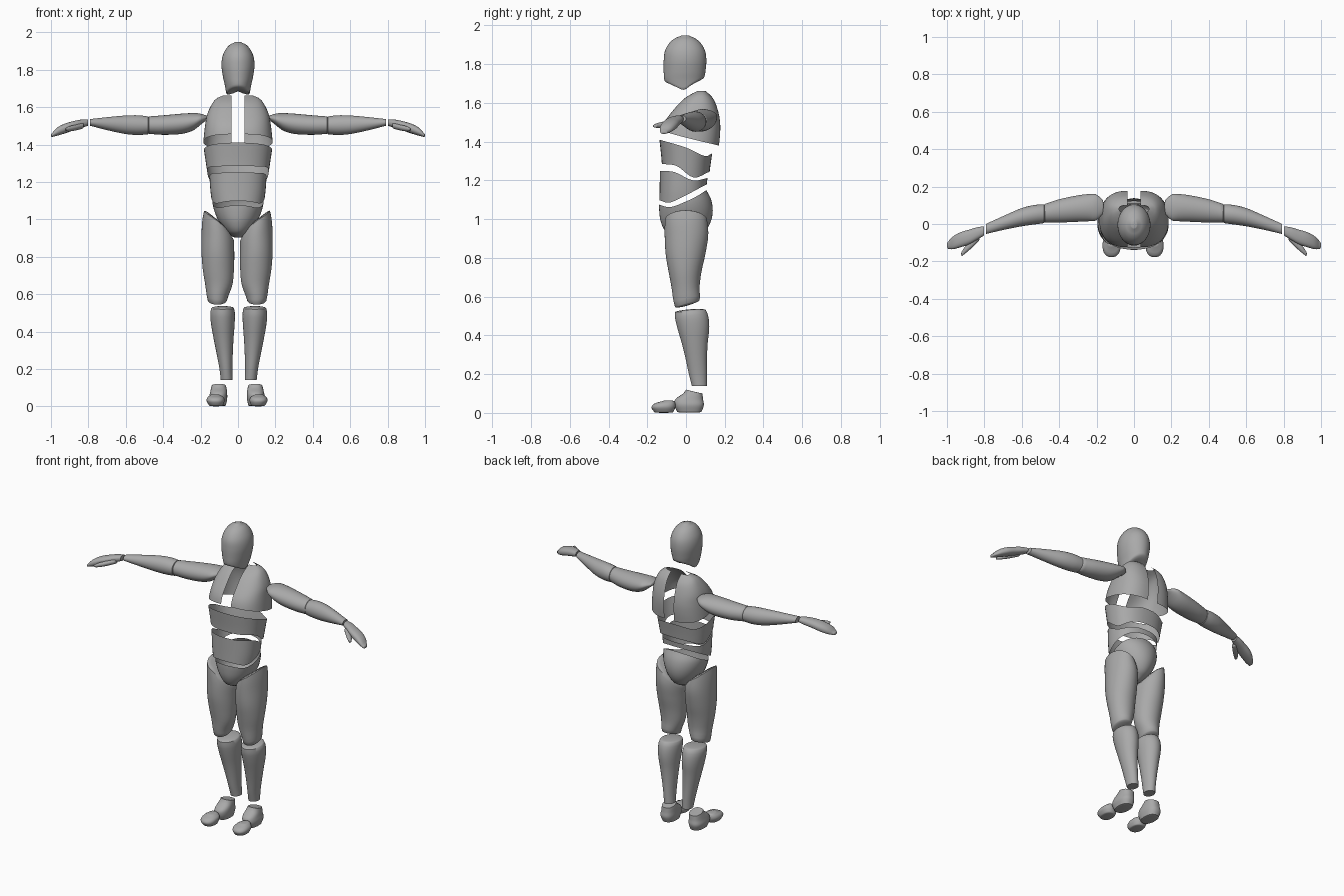
import bpy
import bmesh
import math

old = bpy.data.objects.get("Cube")
if old:
    bpy.data.objects.remove(old, do_unlink=True)

GREY = (0.4, 0.4, 0.4, 1.0)
grey = bpy.data.materials.new("plain grey")
grey.use_nodes = True
grey.diffuse_color = GREY
grey.node_tree.nodes["Principled BSDF"].inputs["Base Color"].default_value = GREY


def sample(rows, t):
    """Smoothly interpolate the values of rows (key, values...) at key t."""
    t = min(max(t, rows[0][0]), rows[-1][0])
    i = 0
    while i < len(rows) - 2 and t > rows[i + 1][0]:
        i += 1

    def slope(k, j):
        a, b = rows[max(k - 1, 0)], rows[min(k + 1, len(rows) - 1)]
        return (b[j] - a[j]) / (b[0] - a[0])

    p, q = rows[i], rows[i + 1]
    h = q[0] - p[0]
    u = (t - p[0]) / h
    blend = u * u * (3 - 2 * u)
    start, end = u * (1 - u) ** 2 * h, u * u * (u - 1) * h
    return [p[j] + (q[j] - p[j]) * blend + slope(i, j) * start + slope(i + 1, j) * end
            for j in range(1, len(p))]


def edge(*points):
    """Rim height that changes from front (-1) to back (1)."""
    return lambda c, s: sample(points, s)[0]


def loft(name, rows, low=None, high=None, axis="z", cap_low=None, cap_high=None,
         power=2.0, half=False, mirror=None, sides=40, steps=18):
    """Loft rounded sections (position, a min, a max, b min, b max) along an axis.
    The rims may be curved; a cap is a dome of the given bulge."""
    low = low or (lambda c, s: rows[0][0])
    high = high or (lambda c, s: rows[-1][0])
    origin = mirror or 0.0
    bm = bmesh.new()

    def vertex(a, b, t):
        x, y, z = (a, b, t) if axis == "z" else (t, a, b)
        return bm.verts.new((x - origin, y, z))

    def bridge(r1, r2):
        n = len(r1)
        for i in range(n - 1 if half else n):
            k = (i + 1) % n
            bm.faces.new((r1[i], r1[k], r2[k], r2[i]))

    # unit outline of the section
    outline = []
    for i in range(sides + 1 if half else sides):
        angle = math.pi * (i / sides - 0.5) if half else math.tau * i / sides
        c, s = math.cos(angle), math.sin(angle)
        outline.append((math.copysign(abs(c) ** (2 / power), c),
                        math.copysign(abs(s) ** (2 / power), s)))

    points = []
    for step in range(steps + 1):
        ring = []
        for c, s in outline:
            t = low(c, s) + (high(c, s) - low(c, s)) * step / steps
            a0, a1, b0, b1 = sample(rows, t)
            ring.append(((a0 + a1) / 2 + (a1 - a0) / 2 * c,
                         (b0 + b1) / 2 + (b1 - b0) / 2 * s, t))
        points.append(ring)
    rings = [[vertex(*p) for p in ring] for ring in points]
    for r1, r2 in zip(rings, rings[1:]):
        bridge(r1, r2)

    # domed ends
    for bulge, rim, ring, flip in ((cap_low, points[0], rings[0], True),
                                   (cap_high, points[-1], rings[-1], False)):
        if bulge is None:
            continue
        mid = [sum(p[j] for p in rim) / len(rim) for j in range(3)]
        last = ring
        for f in (0.93, 0.75, 0.4):
            rise = bulge * math.sqrt(1 - f * f)
            new = [vertex(*(mid[j] + (p[j] - mid[j]) * f + (rise if j == 2 else 0)
                            for j in range(3))) for p in rim]
            bridge(*((new, last) if flip else (last, new)))
            last = new
        tip = vertex(mid[0], mid[1], mid[2] + bulge)
        for i in range(len(last)):
            pair = (last[i], last[(i + 1) % len(last)])
            bm.faces.new((*(pair[::-1] if flip else pair), tip))

    mesh = bpy.data.meshes.new(name)
    bm.to_mesh(mesh)
    bm.free()
    for face in mesh.polygons:
        face.use_smooth = True
    mesh.set_sharp_from_angle(angle=math.radians(40))
    mesh.materials.append(grey)
    obj = bpy.data.objects.new(name, mesh)
    bpy.context.scene.collection.objects.link(obj)
    obj.location.x = origin
    if mirror is not None:
        mod = obj.modifiers.new("Mirror", "MIRROR")
        mod.use_mirror_merge = False
    return obj


def centred(*rows):
    """Sections symmetric in x: (z, half width, front, back)."""
    return [(z, -w, w, f, b) for z, w, f, b in rows]


# Head, cut away under the jaw and at the nape
loft("head", centred(
    (1.67, .062, -.095, .075), (1.72, .071, -.112, .092), (1.76, .08, -.115, .1),
    (1.82, .088, -.115, .105), (1.87, .083, -.108, .098), (1.91, .065, -.085, .075),
    (1.935, .042, -.055, .045), (1.945, .02, -.028, .02)),
    low=edge((-1, 1.715), (-.5, 1.69), (0, 1.673), (.5, 1.705), (1, 1.735)),
    cap_low=-.02, cap_high=.004, steps=28)

# Chest halves, split down the middle
loft("chest_halves", [(z, .07 - w, w, f, b) for z, w, f, b in (
    (1.38, .188, -.13, .17), (1.44, .183, -.127, .176), (1.5, .176, -.11, .176),
    (1.56, .165, -.068, .165), (1.62, .137, -.012, .142), (1.65, .11, .035, .115),
    (1.662, .08, .06, .1))],
    low=edge((-1, 1.455), (0, 1.415), (1, 1.38)), power=2.4, half=True, mirror=0.0)

# Torso bands: open shells with curved rims
loft("upper_abdomen", centred(
    (1.21, .158, -.125, .118), (1.29, .17, -.125, .128), (1.41, .188, -.137, .147)),
    low=edge((-1, 1.285), (-.4, 1.275), (.35, 1.215), (1, 1.245)),
    high=edge((-1, 1.41), (0, 1.368), (.75, 1.325), (1, 1.34)), power=2.3)
loft("waist", centred(
    (1.07, .136, -.138, .105), (1.15, .147, -.136, .105), (1.25, .154, -.135, .115)),
    low=edge((-1, 1.098), (-.6, 1.085), (0, 1.115), (1, 1.18)),
    high=edge((-1, 1.25), (-.4, 1.243), (.4, 1.2), (1, 1.212)), power=2.3)
loft("pelvis", centred(
    (.91, .032, -.06, .05), (.93, .06, -.1, .09), (.98, .098, -.128, .125),
    (1.04, .125, -.138, .138), (1.1, .138, -.138, .13), (1.15, .135, -.13, .105)),
    high=edge((-1, 1.075), (-.6, 1.062), (0, 1.09), (1, 1.15)), cap_low=-.008)

# Legs
loft("thighs", [
    (.54, .055, .145, -.055, .045), (.58, .045, .155, -.065, .07),
    (.65, .02, .165, -.075, .07), (.73, .012, .178, -.09, .08),
    (.82, .01, .185, -.105, .1), (.92, .015, .185, -.11, .115),
    (1, .045, .18, -.108, .108), (1.06, .08, .168, -.1, .095)],
    low=lambda c, s: .565 + .018 * s,
    high=lambda c, s: 1 + .045 * c - .07 * max(0, -c) ** 2,
    cap_low=-.012, cap_high=.015, mirror=-.005)
loft("shins", [
    (.14, .036, .1, .03, .108), (.2, .038, .107, .015, .108), (.28, .036, .122, -.002, .108),
    (.36, .032, .138, -.022, .112), (.44, .026, .152, -.045, .12),
    (.5, .025, .156, -.058, .115), (.535, .032, .148, -.055, .1)],
    high=lambda c, s: .525 + .006 * s, cap_low=0, cap_high=.01, mirror=.004)
loft("feet", [
    (.005, .055, .135, -.045, .08), (.04, .048, .145, -.06, .092),
    (.07, .048, .14, -.055, .088), (.1, .052, .133, -.015, .085), (.12, .057, .128, 0, .082)],
    high=lambda c, s: .11 - .01 * s, cap_low=-.004, cap_high=0, power=2.4, mirror=-.005)
loft("toes", [
    (.005, .07, .145, -.165, -.065), (.03, .062, .158, -.178, -.055),
    (.05, .067, .152, -.16, -.055), (.06, .085, .138, -.125, -.06)],
    cap_low=-.005, cap_high=.004, power=2.3, mirror=-.005, steps=8)

# Arms, spread sideways
loft("upper_arms", [
    (.17, .05, .13, 1.53, 1.555), (.2, .02, .158, 1.505, 1.565), (.24, .015, .16, 1.475, 1.568),
    (.3, .012, .153, 1.457, 1.565), (.4, .008, .132, 1.452, 1.556),
    (.475, .008, .108, 1.457, 1.55)],
    axis="x", cap_low=-.008, cap_high=.008, mirror=0.0)
loft("forearms", [
    (.48, .005, .105, 1.455, 1.55), (.53, -.002, .102, 1.451, 1.556),
    (.6, -.012, .085, 1.456, 1.555), (.7, -.032, .042, 1.477, 1.546),
    (.79, -.053, .001, 1.5, 1.536)],
    axis="x", cap_low=-.006, cap_high=0, mirror=0.0)
loft("hands", [
    (.803, -.062, -.012, 1.5, 1.535), (.84, -.085, -.018, 1.488, 1.533),
    (.88, -.108, -.03, 1.475, 1.525), (.93, -.125, -.045, 1.458, 1.51),
    (.97, -.135, -.068, 1.446, 1.488), (.995, -.132, -.095, 1.44, 1.46)],
    axis="x", cap_low=0, cap_high=.005, power=2.3, mirror=0.0)
loft("thumbs", [
    (.83, -.09, -.05, 1.485, 1.515), (.87, -.13, -.085, 1.475, 1.505),
    (.905, -.16, -.122, 1.47, 1.497), (.92, -.171, -.147, 1.473, 1.489)],
    axis="x", cap_low=-.005, cap_high=.004, mirror=0.0, sides=20, steps=8)
